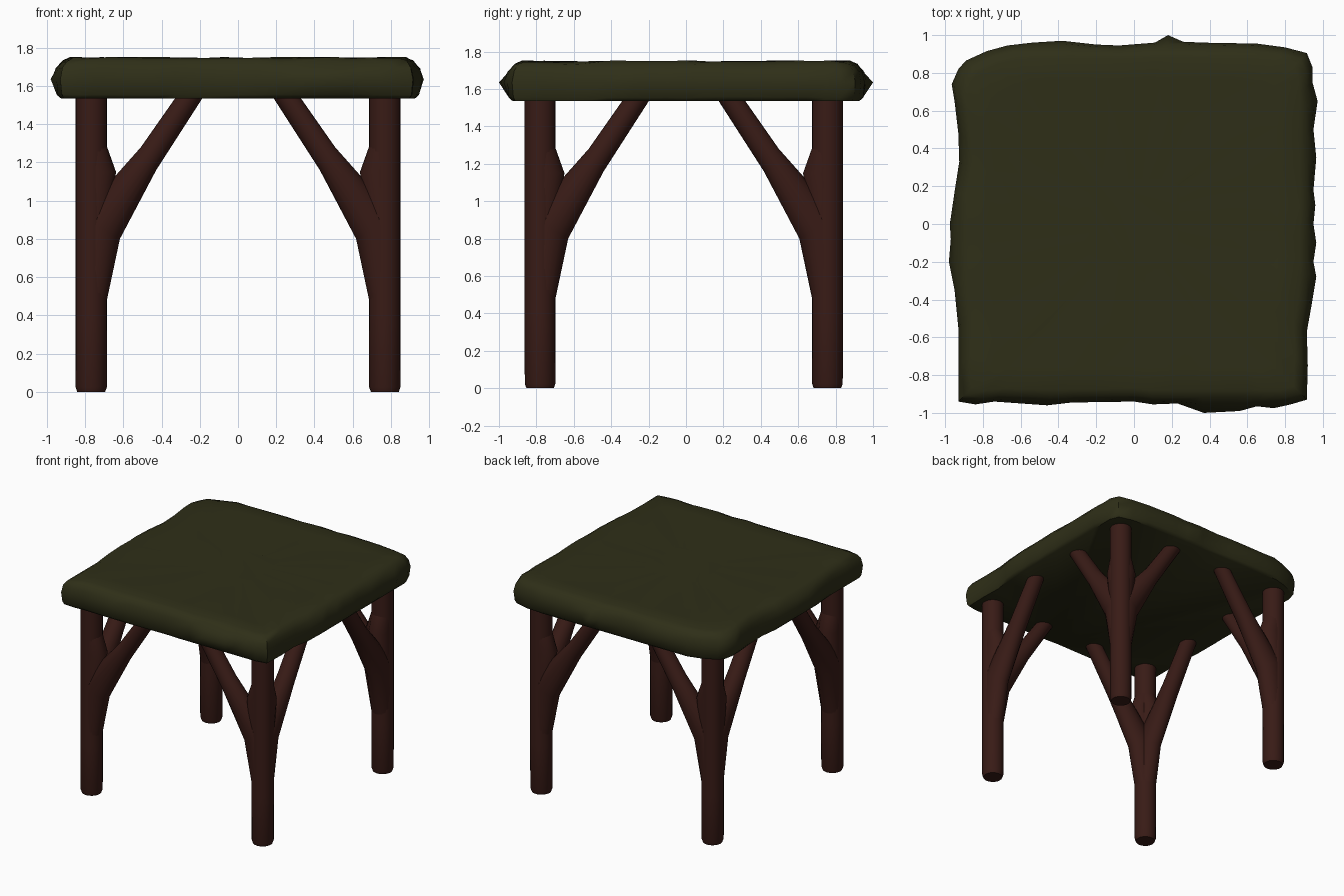
import bpy, bmesh, math, random

if "Cube" in bpy.data.objects:
    bpy.data.objects.remove(bpy.data.objects["Cube"])

random.seed(4)
SIDES = 20


def material(name, rgb):
    m = bpy.data.materials.new(name)
    m.diffuse_color = (*rgb, 1)
    m.use_nodes = True
    m.node_tree.nodes["Principled BSDF"].inputs["Base Color"].default_value = m.diffuse_color
    return m


def finish(bm, name, mat, angle):
    bmesh.ops.recalc_face_normals(bm, faces=bm.faces)
    me = bpy.data.meshes.new(name)
    bm.to_mesh(me)
    bm.free()
    me.materials.append(mat)
    ob = bpy.data.objects.new(name, me)
    bpy.context.collection.objects.link(ob)
    bpy.ops.object.select_all(action='DESELECT')
    ob.select_set(True)
    bpy.context.view_layer.objects.active = ob
    bpy.ops.object.shade_smooth_by_angle(angle=math.radians(angle))


def loft(bm, rings):
    """Join rings of points with quads and close both ends."""
    vs = [[bm.verts.new(p) for p in r] for r in rings]
    n = len(vs[0])
    for a, b in zip(vs, vs[1:]):
        for i in range(n):
            j = (i + 1) % n
            bm.faces.new((a[i], a[j], b[j], b[i]))
    bm.faces.new(vs[0])
    bm.faces.new(vs[-1])


def limb(bm, stations, place):
    """Tube whose sections are given by outer edge, inner edge, half depth."""
    rings = []
    for (u0, z0), (u1, z1), d in stations:
        ring = []
        for k in range(SIDES):
            t = 2 * math.pi * k / SIDES
            c = math.cos(t) / 2
            ring.append(place((u0 + u1) / 2 + (u0 - u1) * c, d * math.sin(t),
                              (z0 + z1) / 2 + (z0 - z1) * c))
        rings.append(ring)
    loft(bm, rings)


bark = material("bark", (0.04, 0.011, 0.008))
moss = material("moss", (0.028, 0.028, 0.009))

# Limb sections: distance from post centre towards the middle, and height
POST = [((r, z), (-r, z), r) for r, z in ((.073, 0), (.082, .025), (.083, .4), (.083, 1.6))]
BRANCH = [((.08, .47), (-.075, .47), .078), ((.15, .80), (-.06, .92), .082),
          ((.34, 1.16), (.26, 1.28), .071), ((.61, 1.58), (.47, 1.58), .061)]
CROTCH = [((.08, .8), (-.075, .8), .078), ((.13, 1.15), (-.075, 1.15), .08),
          ((.08, 1.29), (-.075, 1.29), .078)]

# Four forked legs, each with one branch along x and one along y
for sy, fb in ((-1, "front"), (1, "back")):
    for sx, lr in ((-1, "left"), (1, "right")):
        cx, cy = .768 * sx, .768 * sy - .012
        along_x = lambda u, d, z: (cx - sx * u, cy + d, z)
        along_y = lambda u, d, z: (cx + d, cy - sy * u, z)
        bm = bmesh.new()
        limb(bm, POST, along_x)
        for place in (along_x, along_y):
            limb(bm, BRANCH, place)
            limb(bm, CROTCH, place)
        finish(bm, f"{fb}_{lr}_leg", bark, 40)

# Rough outline of the slab, seen from above
OUTLINE = [
    (-.93, -.94), (-.84, -.955), (-.74, -.94), (-.46, -.96), (-.33, -.945), (0, -.94),
    (.1, -.955), (.23, -.95), (.37, -1), (.56, -.99), (.65, -.965), (.74, -.975),
    (.83, -.955), (.915, -.93),
    (.92, -.75), (.915, -.57), (.94, -.43), (.965, -.28), (.95, -.2), (.965, -.1),
    (.95, 0), (.96, .1), (.95, .18), (.965, .35), (.95, .5), (.972, .65), (.945, .75),
    (.945, .83), (.915, .905),
    (.8, .935), (.65, .955), (.37, .96), (.26, .965), (.18, 1), (.11, .96), (-.08, .945),
    (-.2, .95), (-.38, .97), (-.54, .96), (-.67, .945), (-.78, .915), (-.89, .865),
    (-.93, .82), (-.965, .74), (-.95, .65), (-.93, .48), (-.925, .33), (-.95, .17),
    (-.975, 0), (-.97, -.08), (-.98, -.2), (-.95, -.35), (-.93, -.55), (-.93, -.75)]

# Slab sections: height, inset, limit on the bulges, roughness
SECTIONS = [(1.535, .02, .945, 0), (1.555, .008, .955, .003), (1.635, 0, 1, 0),
            (1.69, .012, .965, .006), (1.73, .035, .95, .005), (1.747, .075, .95, .005),
            (1.747, .2, .95, .004), (1.745, .45, .95, .003), (1.745, .75, .95, .002)]
bm = bmesh.new()
clamp = lambda v, m: max(-m, min(m, v))
loft(bm, [[(clamp(x, m) * (1 - s), clamp(y, m) * (1 - s), z + random.uniform(-e, e))
           for x, y in OUTLINE] for z, s, m, e in SECTIONS])
finish(bm, "slab_top", moss, 50)
